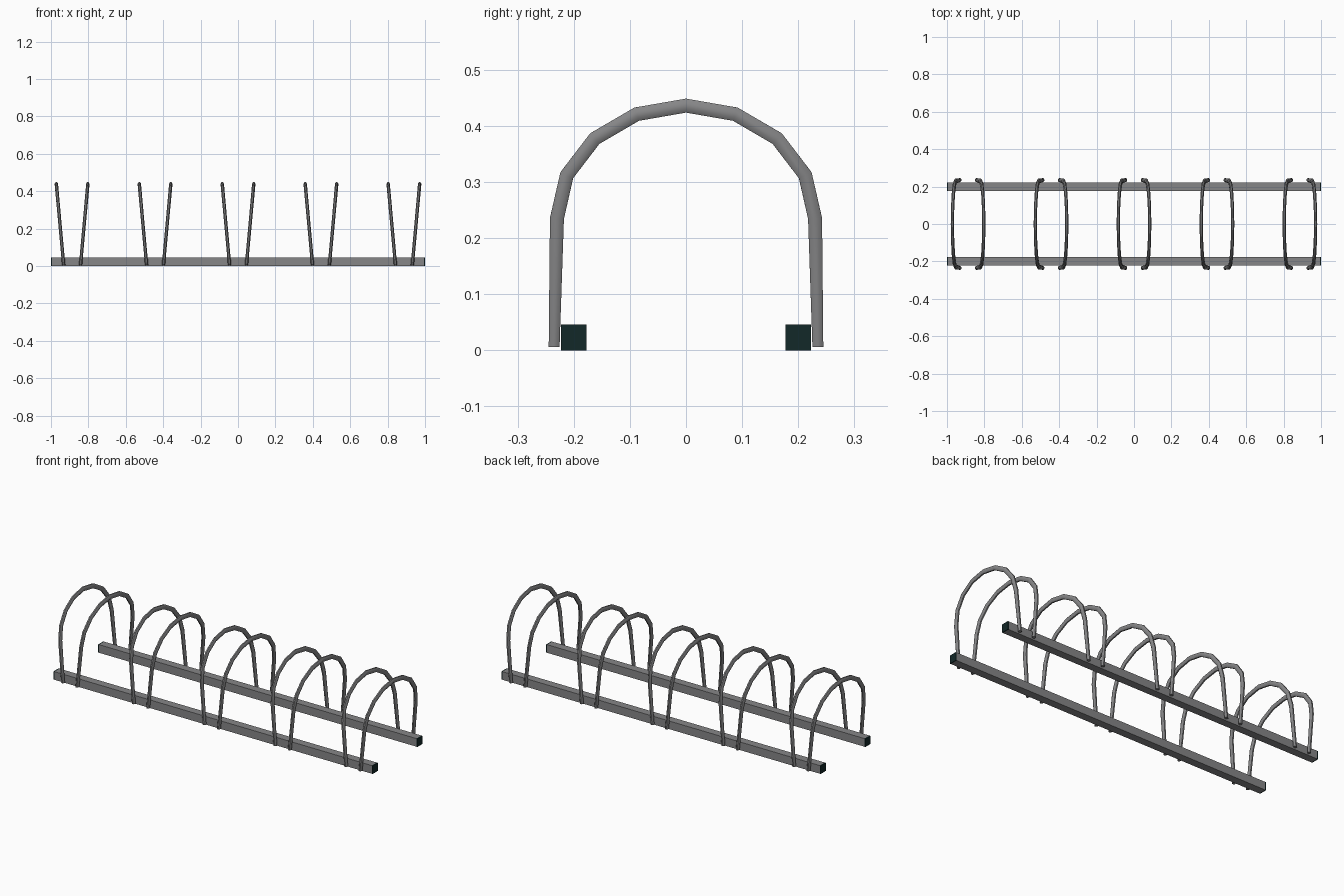
import bpy, bmesh
from math import sin, cos, pi, radians
from mathutils import Vector

cube = bpy.data.objects.get("Cube")
if cube:
    bpy.data.objects.remove(cube, do_unlink=True)


def make_material(name, colour):
    mat = bpy.data.materials.new(name)
    mat.use_nodes = True
    mat.diffuse_color = (*colour, 1)
    mat.node_tree.nodes["Principled BSDF"].inputs["Base Color"].default_value = (*colour, 1)
    return mat


STEEL = make_material("steel grey", (0.24, 0.24, 0.245))
DARK = make_material("dark end teal", (0.006, 0.021, 0.021))


def finish(name, bm, mat):
    bmesh.ops.recalc_face_normals(bm, faces=bm.faces)
    mesh = bpy.data.meshes.new(name)
    bm.to_mesh(mesh)
    bm.free()
    mesh.materials.append(mat)
    obj = bpy.data.objects.new(name, mesh)
    bpy.context.collection.objects.link(obj)
    return obj


def box(name, centre, size, mat):
    bm = bmesh.new()
    bmesh.ops.create_cube(bm, size=1)
    for v in bm.verts:
        v.co = Vector(a * b for a, b in zip(v.co, size)) + Vector(centre)
    return finish(name, bm, mat)


SPRING = 0.235   # height where the legs start to bend
FOOT = 0.006
TOP = 0.436


def hoop(name, centre_x, side):
    """Leaning arch swept from an eight-sided rod section."""
    # (y, z, half depth) along the arch
    path = [(-0.235, FOOT, 0.0105)]
    steps = 8
    for i in range(steps + 1):
        a = pi * i / steps
        path.append((-0.23 * cos(a), SPRING + (TOP - SPRING) * sin(a), 0.0135))
    path.append((0.235, FOOT, 0.0105))
    points = [Vector((centre_x + side * (0.045 + 0.039 * (z - FOOT) / (TOP - FOOT)), y, z))
              for y, z, _ in path]

    bm = bmesh.new()
    rings = []
    sides = 8
    for i, p in enumerate(points):
        before = points[max(i - 1, 0)]
        after = points[min(i + 1, len(points) - 1)]
        tangent = (after - before).normalized()
        if i in (0, len(points) - 1):
            tangent = Vector((0, 0, 1 if i == 0 else -1))
        across = Vector((1, 0, 0))
        across = (across - tangent * across.dot(tangent)).normalized()
        depth = tangent.cross(across)
        rings.append([bm.verts.new(p + across * 0.0095 * cos(t) + depth * path[i][2] * sin(t))
                      for t in (2 * pi * (k + 0.5) / sides for k in range(sides))])
    for low, high in zip(rings, rings[1:]):
        for k in range(sides):
            n = (k + 1) % sides
            bm.faces.new((low[k], low[n], high[n], high[k]))
    bm.faces.new(rings[0])
    bm.faces.new(rings[-1])
    return finish(name, bm, STEEL)


# Two long ground rails with dark end plates
for label, y in (("front", -0.2), ("back", 0.2)):
    box(f"{label}_rail", (0, y, 0.023), (1.988, 0.045, 0.046), STEEL)
    for end, x in (("right", -0.997), ("left", 0.997)):
        box(f"{label}_rail_{end}_cap", (x, y, 0.023), (0.006, 0.045, 0.046), DARK)

# Five pairs of arches, each pair spreading apart towards the top
hoops = []
for i in range(5):
    x = (i - 2) * 0.4435
    for label, side in (("right", -1), ("left", 1)):
        hoops.append(hoop(f"hoop_{i + 1}_{label}", x, side))

bpy.ops.object.select_all(action='DESELECT')
for obj in hoops:
    obj.select_set(True)
bpy.context.view_layer.objects.active = hoops[0]
bpy.ops.object.shade_smooth_by_angle(angle=radians(50))
